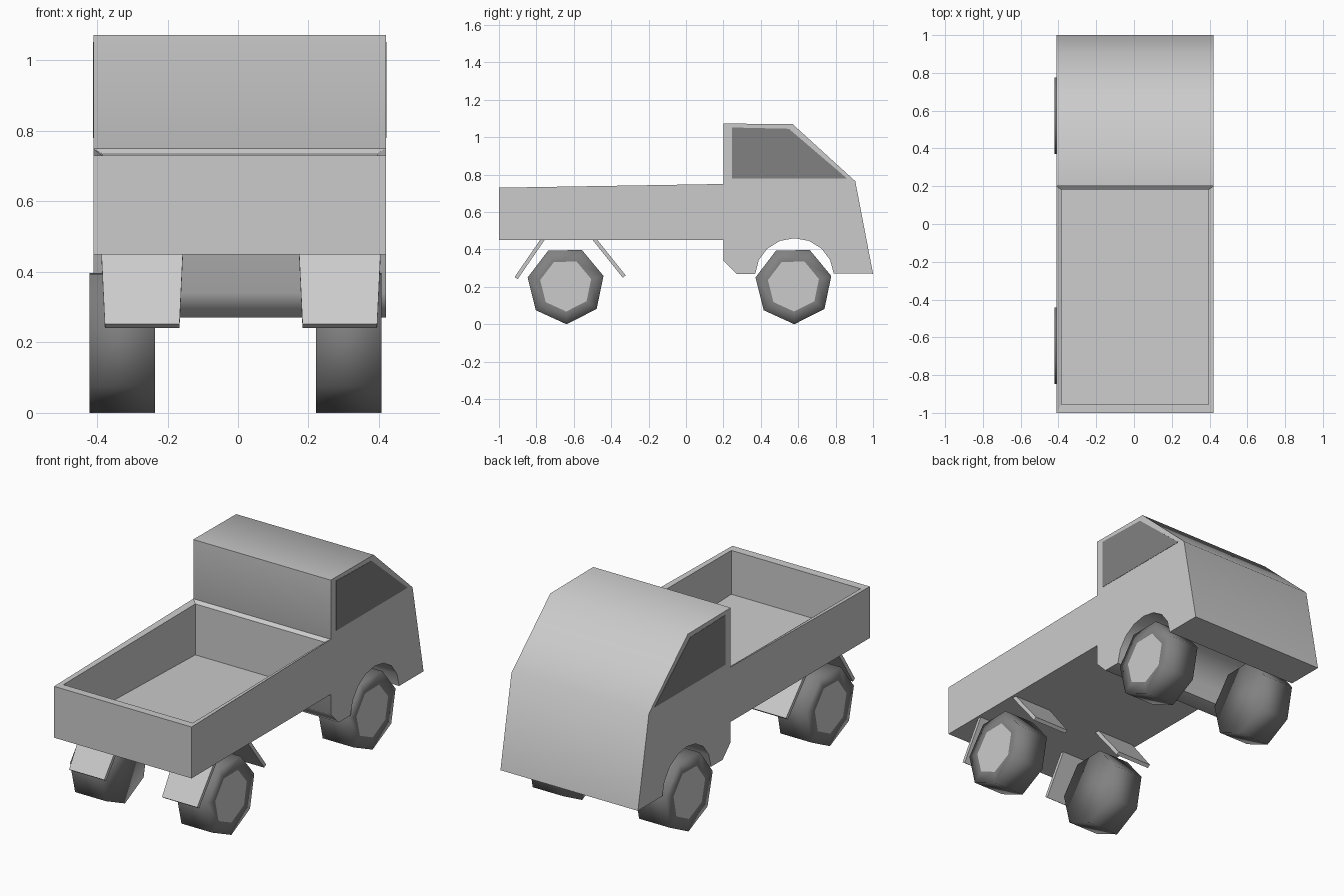
import bpy, bmesh, math
from mathutils import Vector

if "Cube" in bpy.data.objects:
    bpy.data.objects.remove(bpy.data.objects["Cube"])

X0, X1 = -0.41, 0.42      # body sides
MID = -0.007              # mirror line of the wheels

dark = bpy.data.materials.new("dark_rubber_and_glass")
dark.diffuse_color = (0.22, 0.22, 0.22, 1)
dark.use_nodes = True
dark.node_tree.nodes["Principled BSDF"].inputs["Base Color"].default_value = dark.diffuse_color


def finish(bm, name, mat=None, smooth=None, recalc=True):
    """Turn a bmesh into a named object, optionally smooth by angle."""
    if recalc:
        bmesh.ops.recalc_face_normals(bm, faces=bm.faces)
    me = bpy.data.meshes.new(name)
    bm.to_mesh(me)
    bm.free()
    ob = bpy.data.objects.new(name, me)
    bpy.context.collection.objects.link(ob)
    if mat:
        me.materials.append(mat)
    if smooth:
        bpy.ops.object.select_all(action='DESELECT')
        ob.select_set(True)
        bpy.context.view_layer.objects.active = ob
        bpy.ops.object.shade_smooth_by_angle(angle=math.radians(smooth))
    return ob


def prism(name, profile, xa, xb, **kw):
    """Extrude a (y, z) profile along x."""
    bm = bmesh.new()
    face = bm.faces.new([bm.verts.new((xa, y, z)) for y, z in profile])
    ext = bmesh.ops.extrude_face_region(bm, geom=[face])
    moved = [g for g in ext["geom"] if isinstance(g, bmesh.types.BMVert)]
    bmesh.ops.translate(bm, verts=moved, vec=(xb - xa, 0, 0))
    return finish(bm, name, **kw)


# Cab with wheel arch running across the full width
arch = []
for i in range(9):
    a = math.radians(3 + 174 * i / 8)
    arch.append((0.58 + 0.21 * math.cos(a), 0.26 + 0.2 * math.sin(a)))
cab = [(0.2, 0.34), (0.2, 1.073), (0.57, 1.07), (0.905, 0.765), (1.0, 0.27)]
prism("cab", cab + arch + [(0.37, 0.27), (0.27, 0.27)], X0, X1, smooth=50)

# Side windows
glass = [(0.247, 0.78), (0.247, 1.052), (0.55, 1.045), (0.86, 0.78)]
for side, x, s in (("left", X0, -1), ("right", X1, 1)):
    prism(side + "_window", glass, x - s * 0.01, x + s * 0.0015, mat=dark)

# Open cargo bed: rings of outer bottom, outer top, inner top and floor
bm = bmesh.new()


def ring(xa, xb, ya, yb, za, zb):
    return [bm.verts.new(p) for p in
            ((xa, ya, za), (xb, ya, za), (xb, yb, zb), (xa, yb, zb))]


rings = [ring(X0, X1, -1, 0.2, 0.45, 0.45),
         ring(X0, X1, -1, 0.2, 0.73, 0.75),
         ring(-0.385, 0.395, -0.955, 0.182, 0.729, 0.735),
         ring(-0.385, 0.395, -0.955, 0.182, 0.49, 0.457)]
for a, b in zip(rings, rings[1:]):
    for i in range(4):
        j = (i + 1) % 4
        bm.faces.new((a[i], a[j], b[j], b[i]))
bm.faces.new(rings[0][::-1])
bm.faces.new(rings[3])
finish(bm, "cargo_bed")


# Seven-sided wheels with a flat hub on the outside
def heptagon(x, y, r, turn=0.0):
    return [Vector((x, y + r * math.sin(t), 0.208 - r * math.cos(t)))
            for t in (turn + math.tau * i / 7 for i in range(7))]


def wheel(name, y, s):
    outer, inner = MID + s * 0.414, MID + s * 0.228
    bm = bmesh.new()
    loops = [[bm.verts.new(p) for p in heptagon(x, y, r, 0.02)]
             for x, r in ((inner, 0.208), (outer, 0.208), (outer, 0.14))]
    bm.faces.new(loops[0])
    for a, b in zip(loops, loops[1:]):
        for i in range(7):
            j = (i + 1) % 7
            bm.faces.new((a[i], a[j], b[j], b[i]))
    bm.faces.new(loops[2])
    finish(bm, name + "_tyre", mat=dark, smooth=120)
    bm = bmesh.new()
    f = bm.faces.new([bm.verts.new(p)
                      for p in heptagon(outer + s * 0.0015, y, 0.14, 0.02)])
    f.normal_update()
    if f.normal.x * s < 0:
        f.normal_flip()
    finish(bm, name + "_hub", recalc=False)


for end, y in (("rear", -0.643), ("front", 0.575)):
    for side, s in (("left", -1), ("right", 1)):
        wheel(end + "_" + side, y, s)


# Slanted, tapered mudguard plates around the rear wheels
def mudguard(name, xc, top_y, low_y, low_z):
    bm = bmesh.new()
    t = 0.01
    d = Vector((0, low_y - top_y, low_z - 0.455)).normalized()
    n = Vector((0, -d.z, d.y)) * t
    quad = [Vector((xc - 0.116, top_y, 0.455)), Vector((xc + 0.116, top_y, 0.455)),
            Vector((xc + 0.106, low_y, low_z)), Vector((xc - 0.106, low_y, low_z))]
    a = [bm.verts.new(p - n) for p in quad]
    b = [bm.verts.new(p + n) for p in quad]
    bm.faces.new(a)
    bm.faces.new(b[::-1])
    for i in range(4):
        j = (i + 1) % 4
        bm.faces.new((a[i], a[j], b[j], b[i]))
    finish(bm, name)


for side, xc in (("left", -0.272), ("right", 0.289)):
    mudguard(side + "_rear_mudguard", xc, -0.765, -0.908, 0.247)
    mudguard(side + "_front_mudguard", xc, -0.49, -0.33, 0.255)
